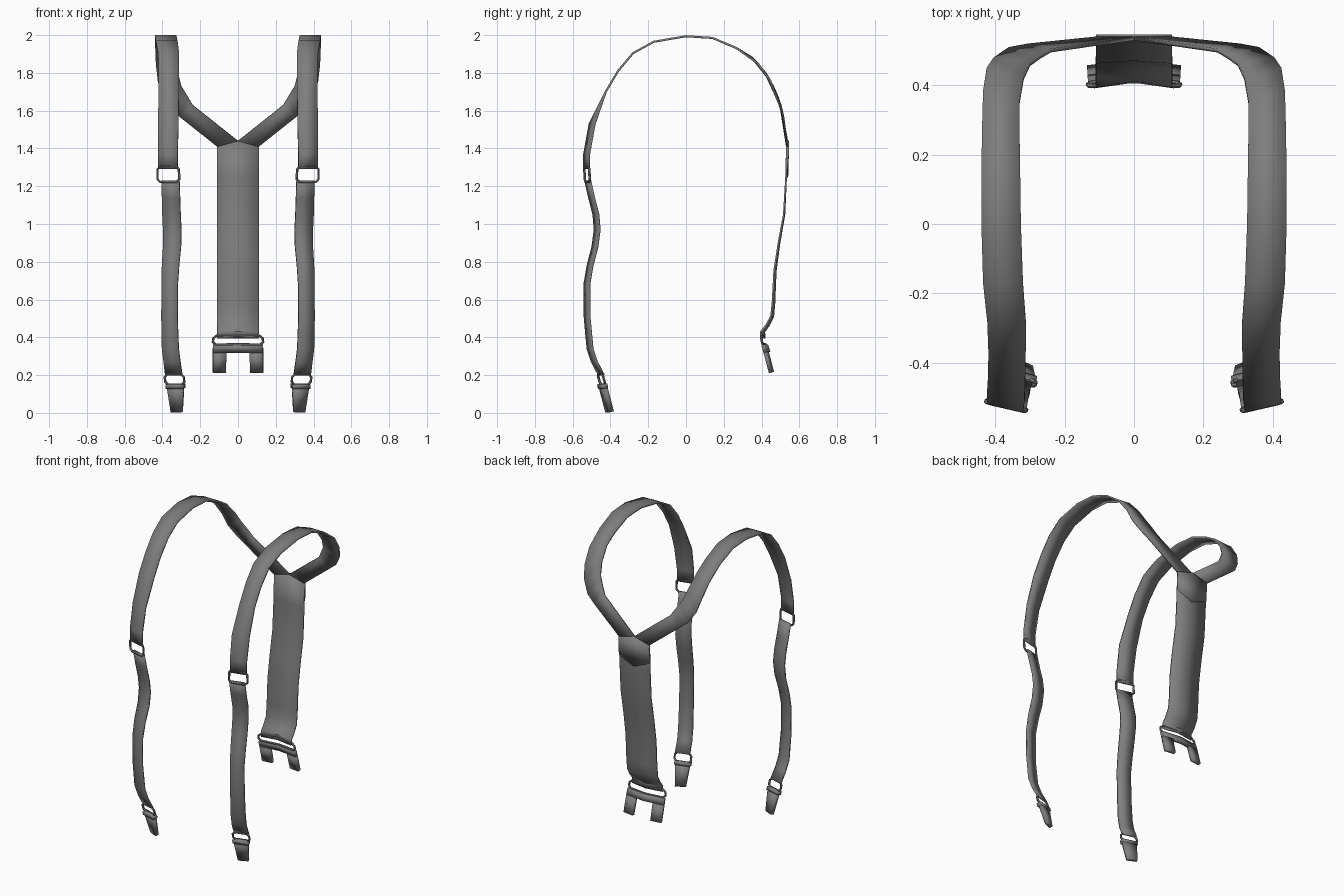
import bpy

cube = bpy.data.objects.get("Cube")
if cube:
    bpy.data.objects.remove(cube)

grey = bpy.data.materials.new("mid_grey")
grey.use_nodes = True
colour = (0.21, 0.21, 0.21, 1)
grey.diffuse_color = colour
grey.node_tree.nodes["Principled BSDF"].inputs["Base Color"].default_value = colour


def finish(obj, mirrored):
    """Give the part its material, shading and mirrored twin."""
    obj.data.materials.clear()
    obj.data.materials.append(grey)
    bpy.ops.object.select_all(action="DESELECT")
    obj.select_set(True)
    bpy.context.view_layer.objects.active = obj
    bpy.ops.object.shade_smooth_by_angle(angle=0.6)
    if mirrored:
        mirror = obj.modifiers.new("Mirror", "MIRROR")
        mirror.use_mirror_merge = False


def ribbon(name, rows, thickness, mirrored=True):
    """Sheet through rows of points, thickened evenly to both sides."""
    n = len(rows[0])
    verts = [p for row in rows for p in row]
    faces = [(r * n + c, r * n + c + 1, (r + 1) * n + c + 1, (r + 1) * n + c)
             for r in range(len(rows) - 1) for c in range(n - 1)]
    mesh = bpy.data.meshes.new(name)
    mesh.from_pydata(verts, [], faces)
    obj = bpy.data.objects.new(name, mesh)
    bpy.context.collection.objects.link(obj)
    solid = obj.modifiers.new("Thickness", "SOLIDIFY")
    solid.thickness = thickness
    solid.offset = 0
    finish(obj, mirrored)
    return obj


def ring(name, corners, radius, mirrored=True):
    """Closed wire loop with cut corners."""
    points = []
    for i, p in enumerate(corners):
        for q in (corners[i - 1], corners[(i + 1) % len(corners)]):
            length = sum((a - b) ** 2 for a, b in zip(p, q)) ** 0.5
            t = 0.015 / length
            points.append([a + (b - a) * t for a, b in zip(p, q)])
    curve = bpy.data.curves.new(name, "CURVE")
    curve.dimensions = "3D"
    curve.bevel_depth = radius
    curve.bevel_resolution = 1
    spline = curve.splines.new("POLY")
    spline.points.add(len(points) - 1)
    for target, p in zip(spline.points, points):
        target.co = (*p, 1)
    spline.use_cyclic_u = True
    obj = bpy.data.objects.new(name, curve)
    bpy.context.collection.objects.link(obj)
    bpy.ops.object.select_all(action="DESELECT")
    obj.select_set(True)
    bpy.context.view_layer.objects.active = obj
    bpy.ops.object.convert(target="MESH")
    finish(bpy.context.view_layer.objects.active, mirrored)


TILT = 0.013  # the front straps face slightly outward


def tilted(x_in, x_out, y, z):
    return [(x_in, y - TILT, z), (x_out, y + TILT, z)]


# Shoulder straps: front part and crown, as level rows
shoulder = [tilted(.32, .423, -.526, 1.29), tilted(.32, .423, -.526, 1.37),
            tilted(.315, .423, -.497, 1.53)]
for x_in, x_out, y, z in [(.313, .42, -.425, 1.7), (.312, .42, -.36, 1.81),
                          (.312, .423, -.28, 1.905), (.32, .435, -.17, 1.965),
                          (.326, .44, 0, 1.994), (.328, .44, .14, 1.985),
                          (.33, .438, .27, 1.93)]:
    shoulder.append([(x_in, y, z), (x_out, y, z)])
# Shoulder straps: twisting inward down to the back yoke
shoulder += [
    [(.33, .35, 1.88), (.435, .38, 1.85)],
    [(.318, .42, 1.8), (.425, .445, 1.76)],
    [(.3, .46, 1.73), (.405, .475, 1.68)],
    [(.27, .482, 1.68), (.36, .505, 1.61)],
    [(.24, .5, 1.63), (.305, .515, 1.565)],
    [(0, .535, 1.44), (.11, .535, 1.41)],
]
ribbon("shoulder_straps", shoulder, 0.011)

# Lower front straps
lower = [tilted(x, x + w, y, z) for x, w, y, z in [
    (.31, .095, -.52, 1.23), (.307, .095, -.5, 1.14), (.304, .096, -.477, 1.05),
    (.3, .096, -.47, .97), (.302, .094, -.482, .88), (.312, .09, -.508, .78),
    (.319, .085, -.525, .68), (.32, .085, -.523, .5), (.314, .088, -.508, .34),
    (.305, .088, -.485, .27), (.295, .09, -.448, .2)]]
ribbon("lower_front_straps", lower, 0.011)

# Front adjuster buckles
top, bottom = tilted(.314, .426, -.526, 1.305), tilted(.31, .426, -.522, 1.222)
ring("front_buckles", [top[0], top[1], bottom[1], bottom[0]], 0.007)

# Front clips hanging from small loops
top, bottom = tilted(.288, .388, -.455, .205), tilted(.283, .385, -.44, .15)
ring("front_clip_loops", [top[0], top[1], bottom[1], bottom[0]], 0.007)
ribbon("front_clip_lips", [tilted(.283, .38, -.444, .153),
                           tilted(.283, .38, -.439, .13)], 0.03)
ribbon("front_clips", [tilted(.287, .375, -.441, .145),
                       tilted(.295, .353, -.405, .006)], 0.022)

# Back panel, bowed a little towards the back at its lower end
panel = [[(-.11, .535, 1.41), (0, .535, 1.44), (.11, .535, 1.41)]]
for y, z, bow in [(.53, 1.25, 0), (.518, 1.05, .003), (.49, .9, .005),
                  (.467, .75, .008), (.458, .58, .01), (.45, .51, .012),
                  (.425, .465, .015), (.397, .43, .018), (.398, .395, .018)]:
    panel.append([(-.11, y, z), (0, y + bow, z), (.11, y, z)])
ribbon("back_panel", panel, 0.009, mirrored=False)

# Back yoke patch, pointed above and below
ribbon("back_yoke_patch",
       [[(-.11, .54, 1.41), (0, .54, 1.442), (.11, .54, 1.41)],
        [(-.11, .535, 1.29), (0, .535, 1.245), (.11, .535, 1.29)]],
       0.012, mirrored=False)

# Back loop, bowed like the panel
ring("back_loop", [(-.128, .396, .41), (0, .414, .405), (.128, .396, .41),
                   (.135, .405, .362), (0, .423, .362), (-.135, .405, .362)],
     0.007, mirrored=False)

# Forked back clip: crossbar and two legs
ribbon("back_clip_bar",
       [[(-.132, .408, .36), (0, .425, .36), (.132, .408, .36)],
        [(-.133, .42, .32), (0, .437, .32), (.133, .42, .32)]],
       0.02, mirrored=False)
ribbon("back_clip_legs", [[(.062, .429, .32), (.133, .42, .32)],
                          [(.065, .457, .215), (.134, .448, .215)]], 0.02)
